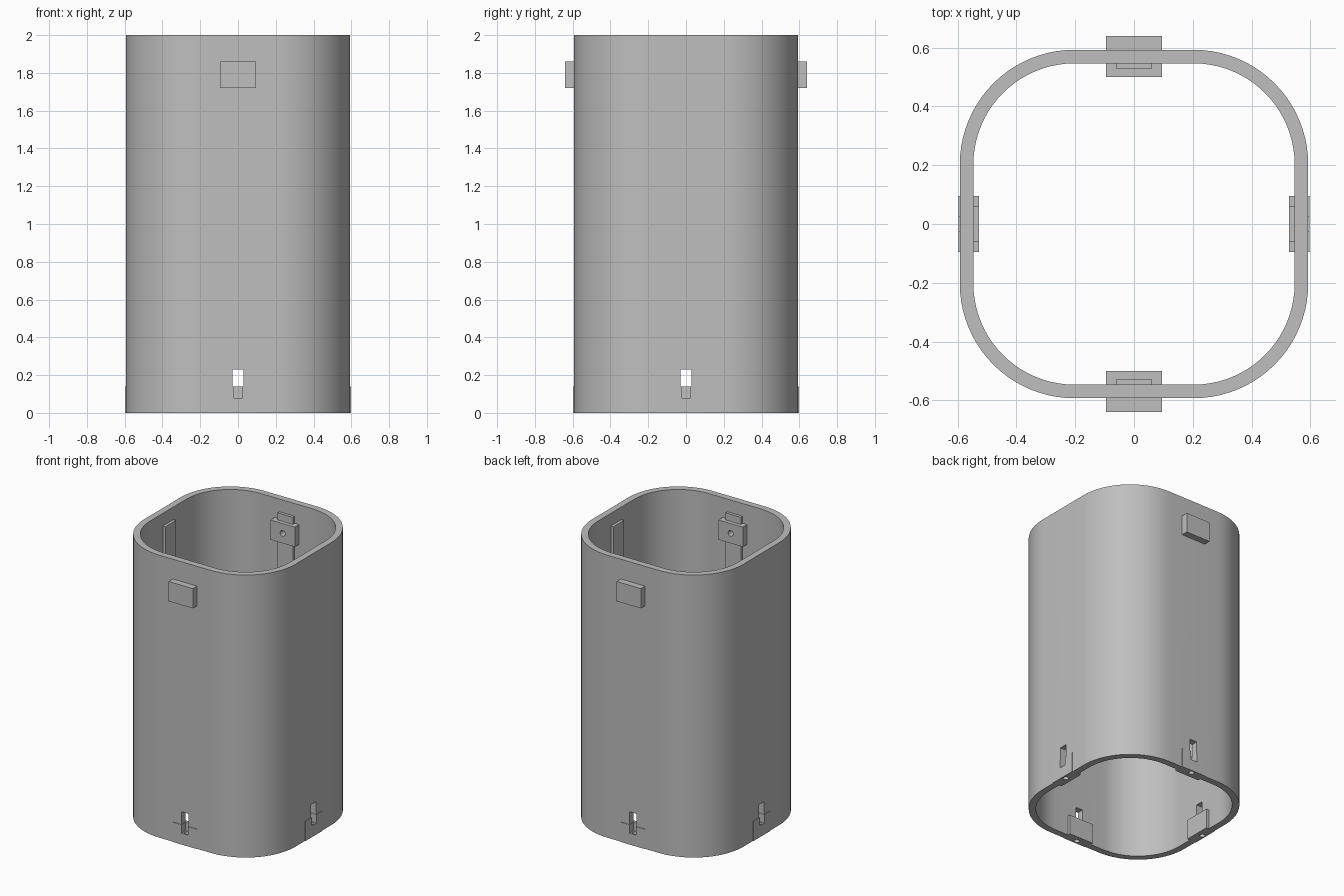
import bpy, bmesh, math
from mathutils import Matrix, Vector

if "Cube" in bpy.data.objects:
    bpy.data.objects.remove(bpy.data.objects["Cube"], do_unlink=True)

grey = bpy.data.materials.new("plain grey")
grey.use_nodes = True
GREY = (0.52, 0.52, 0.52, 1)
grey.diffuse_color = GREY
grey.node_tree.nodes["Principled BSDF"].inputs["Base Color"].default_value = GREY


def finish(bm, name):
    mesh = bpy.data.meshes.new(name)
    bmesh.ops.recalc_face_normals(bm, faces=bm.faces)
    bm.to_mesh(mesh)
    bm.free()
    mesh.materials.append(grey)
    obj = bpy.data.objects.new(name, mesh)
    bpy.context.collection.objects.link(obj)
    return obj


def box(name, half_width, near, far, low, high, turn):
    """Box on the front wall, from depth near to far, turned about z."""
    bm = bmesh.new()
    size = (2 * half_width, far - near, high - low)
    place = Matrix.Translation((0, -(near + far) / 2, (low + high) / 2))
    bmesh.ops.create_cube(bm, size=1, matrix=turn @ place @ Matrix.Diagonal((*size, 1)))
    return finish(bm, name)


def drill(name, radius, length, center, upright, turn):
    bm = bmesh.new()
    tilt = Matrix() if upright else Matrix.Rotation(math.pi / 2, 4, "X")
    bmesh.ops.create_cone(bm, cap_ends=True, segments=20, radius1=radius, radius2=radius,
                          depth=length, matrix=turn @ Matrix.Translation(center) @ tilt)
    return finish(bm, name)


def cut(obj, cutter):
    cutter.hide_render = True
    mod = obj.modifiers.new("cut", "BOOLEAN")
    mod.operation, mod.solver, mod.object = "DIFFERENCE", "EXACT", cutter
    bpy.context.view_layer.objects.active = obj
    bpy.ops.object.modifier_apply(modifier=mod.name)


def outline(half, radius, steps=20):
    """Rounded square as a list of points."""
    points = []
    for corner in range(4):
        start = corner * math.pi / 2
        middle = Vector((half - radius, half - radius)) @ Matrix.Rotation(-start, 2)
        for i in range(steps + 1):
            a = start + math.pi / 2 * i / steps
            points.append(middle + radius * Vector((math.cos(a), math.sin(a))))
    return points


# Tube with rounded square section
HEIGHT, OUTER, INNER = 2.0, 0.593, 0.547
bm = bmesh.new()
rings = []
for half, radius, z in ((OUTER, 0.39, 0), (OUTER, 0.39, HEIGHT),
                        (INNER, 0.345, HEIGHT), (INNER, 0.345, 0)):
    rings.append([bm.verts.new((p.x, p.y, z)) for p in outline(half, radius)])
count = len(rings[0])
for r in range(4):
    a, b = rings[r], rings[(r + 1) % 4]
    for i in range(count):
        j = (i + 1) % count
        bm.faces.new((a[i], a[j], b[j], b[i]))
tube = finish(bm, "tube_wall")

# Fittings on each of the four walls
helpers = []
for index, side in enumerate(("front", "left", "back", "right")):
    turn = Matrix.Rotation(index * math.pi / 2, 4, "Z")

    # Slot through the wall, with a foot pad closing its lower part
    slot = box("slot_cutter", 0.028, 0.5, 0.65, 0.08, 0.23, turn)
    pocket = box("pocket_cutter", 0.025, 0.55, 0.65, 0.08, 0.2, turn)
    bore = drill("bore_cutter", 0.018, 0.12, (0, -0.572, 0.04), True, turn)
    pad = box(side + "_foot_pad", 0.095, 0.527, 0.597, 0, 0.14, turn)
    cut(tube, slot)
    cut(tube, bore)
    cut(pad, pocket)
    cut(pad, bore)
    helpers += [slot, pocket, bore]

    # Inner rail
    rail = box(side + "_inner_rail", 0.06, 0.527, 0.56, 1.0, 1.91, turn)

    # Lug through the wall, with a blind hole on the inside
    if side in ("front", "back"):
        lug = box(side + "_lug", 0.095, 0.5, 0.64, 1.72, 1.86, turn)
        hole = drill("hole_cutter", 0.02, 0.065, (0, -0.513, 1.79), False, turn)
        cut(lug, hole)
        cut(rail, hole)
        helpers.append(hole)

for helper in helpers:
    bpy.data.objects.remove(helper, do_unlink=True)

# Smooth the rounded corners, keep the edges sharp
bpy.ops.object.select_all(action="DESELECT")
tube.select_set(True)
bpy.context.view_layer.objects.active = tube
bpy.ops.object.shade_smooth_by_angle(angle=math.radians(30))
